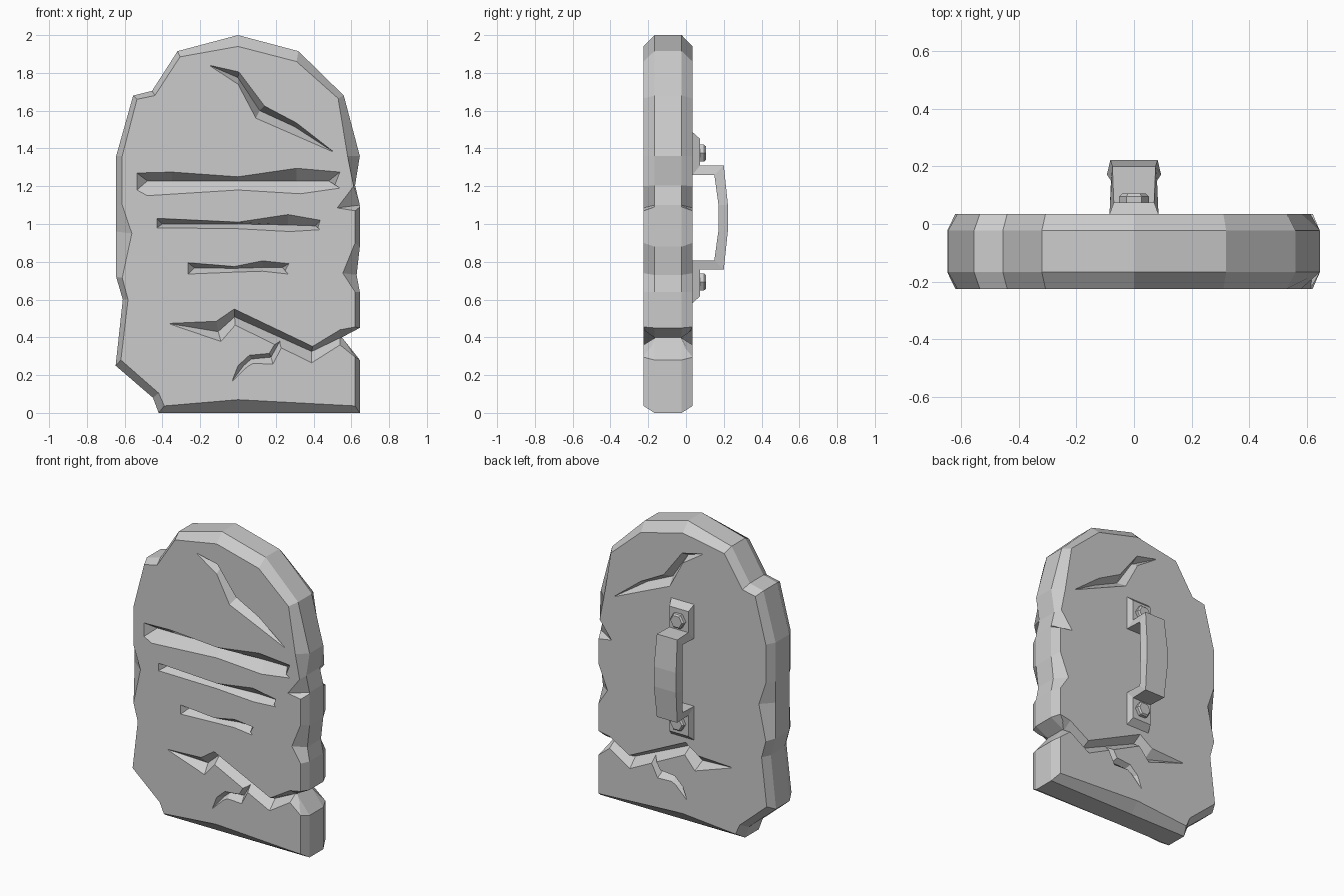
import bpy, bmesh, math
from mathutils import Matrix

MID, HALF, RIM = -0.095, 0.13, 0.072   # slab mid-plane, half depth, half depth of rim


def loft(name, sections):
    """Skin equal-length closed sections and cap both ends."""
    bm = bmesh.new()
    rings = [[bm.verts.new(p) for p in s] for s in sections]
    n = len(rings[0])
    for a, b in zip(rings, rings[1:]):
        for i in range(n):
            j = (i + 1) % n
            bm.faces.new((a[i], a[j], b[j], b[i]))
    bm.faces.new(rings[0])
    bm.faces.new(rings[-1])
    bmesh.ops.recalc_face_normals(bm, faces=bm.faces[:])
    me = bpy.data.meshes.new(name)
    bm.to_mesh(me)
    bm.free()
    ob = bpy.data.objects.new(name, me)
    bpy.context.collection.objects.link(ob)
    return ob


# Slab: outer rim x, z paired with the chamfered face edge x, z
outline = [
    (-.42, 0, -.39, .037), (-.45, .08, -.42, .105), (-.648, .25, -.62, .28),
    (-.61, .60, -.582, .60), (-.645, .72, -.613, .715), (-.645, .96, -.562, .95),
    (-.645, 1.10, -.613, 1.10), (-.645, 1.36, -.613, 1.36), (-.555, 1.68, -.535, 1.66),
    (-.455, 1.705, -.44, 1.68), (-.32, 1.915, -.307, 1.885), (0, 2, 0, 1.94),
    (.32, 1.915, .31, 1.86), (.56, 1.68, .53, 1.665), (.645, 1.36, .58, 1.36),
    (.62, 1.205, .612, 1.20), (.645, 1.10, .525, 1.085), (.645, 1.09, .62, 1.07),
    (.645, .88, .62, .90), (.628, .73, .555, .74), (.645, .64, .62, .64),
    (.645, .45, .62, .455), (.55, .40, .53, .40), (.645, .28, .62, .295),
    (.645, 0, .62, .037), (0, 0, 0, .07)]
rim = lambda y: [(a, y, b) for a, b, c, d in outline]
face = lambda y: [(c, y, d) for a, b, c, d in outline]
slab = loft("stone_slab", [face(MID - HALF), rim(MID - RIM), rim(MID + RIM), face(MID + HALF)])


def groove(stations, depth, sides=(-1,)):
    """Cut a V groove; each station is upper, valley and lower x, z, or one tip x, z."""
    for s in sides:
        sections = []
        for st in stations:
            d = depth
            if len(st) == 2:
                x, z = st
                st, d = (x, z + .002, x, z, x, z - .002), .002
            ux, uz, vx, vz, lx, lz = st
            top, out, low = (MID + s * h for h in (HALF, HALF + .05, HALF - d))
            sections.append([(ux, out, uz), (ux, top, uz), (vx, low, vz),
                             (lx, top, lz), (lx, out, lz)])
        cutter = loft("groove_cutter", sections)
        cutter.hide_render = True
        mod = slab.modifiers.new("groove", 'BOOLEAN')
        mod.operation, mod.solver, mod.object = 'DIFFERENCE', 'EXACT', cutter
        bpy.context.view_layer.objects.active = slab
        bpy.ops.object.modifier_apply(modifier=mod.name)
        bpy.data.objects.remove(cutter)


# Three horizontal slits on the front
groove([(-.535, 1.27, -.48, 1.228, -.535, 1.18), (-.35, 1.275, -.35, 1.228, -.48, 1.15),
        (0, 1.25, 0, 1.228, 0, 1.18), (.31, 1.295, .31, 1.228, .33, 1.16),
        (.54, 1.275, .48, 1.228, .54, 1.19)], .06)
groove([(-.43, 1.03, -.40, 1.00, -.43, .98), (0, 1.01, 0, 1.00, 0, .975),
        (.265, 1.05, .265, .995, .275, .96), (.435, 1.02, .41, .99, .435, .97)], .05)
groove([(-.265, .795, -.23, .768, -.265, .735), (-.02, .775, -.02, .765, -.02, .745),
        (.13, .805, .13, .77, .13, .75), (.27, .79, .235, .77, .265, .735)], .045)

# Cracks that show on both faces: top, lower, and its branch
both = (-1, 1)
groove([(-.145, 1.837), (.005, 1.805, 0, 1.775, 0, 1.74), (.14, 1.625, .115, 1.60, .095, 1.56),
        (.31, 1.535, .30, 1.515, .29, 1.475), (.50, 1.385)], .06, both)
groove([(-.36, .472), (-.115, .485, -.105, .43, -.09, .378), (-.02, .55, -.018, .508, -.015, .465),
        (.395, .352, .39, .325, .39, .265), (.54, .44, .54, .397, .54, .36),
        (.70, .47, .70, .397, .70, .23)], .06, both)
groove([(-.03, .17), (0, .25, .03, .25, .05, .245), (.06, .305, .07, .285, .08, .262),
        (.165, .315, .175, .295, .185, .258), (.21, .39, .225, .385, .245, .375)], .04, both)

# Handle: outer y, z, half width, then inner y, z, half width, mirrored top to bottom
MIDZ = 1.034
half = [(.075, 1.45, .07, .034, 1.487, .085), (.075, 1.31, .07, .034, 1.26, .085),
        (.20, 1.31, .075, .15, 1.26, .08), (.222, 1.10, .082, .172, 1.10, .094)]
path = half + [(a, 2 * MIDZ - b, c, d, 2 * MIDZ - e, f) for a, b, c, d, e, f in reversed(half)]
loft("back_handle", [[(-w, y, z), (w, y, z), (v, q, r), (-v, q, r)]
                     for y, z, w, q, r, v in path])

# Hexagonal bolt heads on the handle plates
for label, z in (("upper", 1.375), ("lower", 2 * MIDZ - 1.375)):
    ring = lambda y, r: [(r * math.cos(k * math.pi / 3), y, z + r * math.sin(k * math.pi / 3))
                         for k in range(6)]
    loft(label + "_bolt", [ring(.07, .052), ring(.095, .052), ring(.105, .042)])
